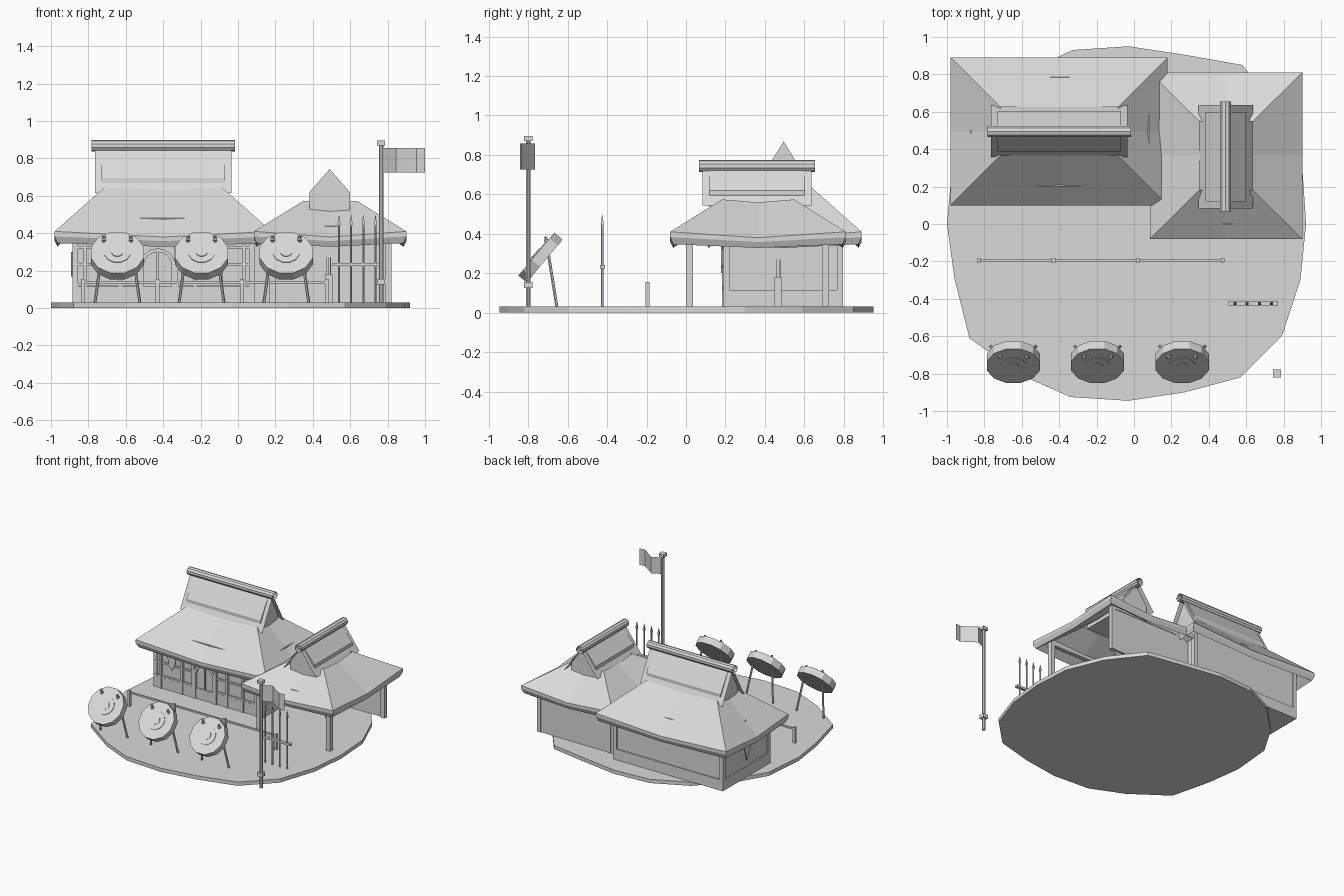
import bpy, bmesh, math
from mathutils import Vector, Matrix

if "Cube" in bpy.data.objects:
    bpy.data.objects.remove(bpy.data.objects["Cube"])

grey = bpy.data.materials.new("light_grey")
grey.diffuse_color = (0.7, 0.7, 0.7, 1)
grey.use_nodes = True
grey.node_tree.nodes["Principled BSDF"].inputs["Base Color"].default_value = grey.diffuse_color


def mesh(name, verts, faces, fix=True):
    me = bpy.data.meshes.new(name)
    me.from_pydata([tuple(v) for v in verts], [], faces)
    if fix:
        bm = bmesh.new()
        bm.from_mesh(me)
        bmesh.ops.recalc_face_normals(bm, faces=bm.faces)
        bm.to_mesh(me)
        bm.free()
    me.materials.append(grey)
    ob = bpy.data.objects.new(name, me)
    bpy.context.collection.objects.link(ob)
    return ob


def box(name, x0, x1, y0, y1, z0, z1):
    v = [(x, y, z) for x in (x0, x1) for y in (y0, y1) for z in (z0, z1)]
    return mesh(name, v, [(0, 1, 3, 2), (4, 6, 7, 5), (0, 4, 5, 1),
                          (2, 3, 7, 6), (0, 2, 6, 4), (1, 5, 7, 3)])


def rod(name, a, b, r0, r1=None, n=6, caps=True):
    """Straight tube from a to b, optionally tapered or open ended."""
    a, b = Vector(a), Vector(b)
    r1 = r0 if r1 is None else r1
    rot = (b - a).to_track_quat('Z', 'Y')
    v = []
    for c, r in ((a, r0), (b, r1)):
        for i in range(n):
            t = 2 * math.pi * (i + 0.5) / n
            v.append(c + rot @ Vector((r * math.cos(t), r * math.sin(t), 0)))
    f = [(i, (i + 1) % n, n + (i + 1) % n, n + i) for i in range(n)]
    if caps:
        f += [tuple(reversed(range(n))), tuple(range(n, 2 * n))]
    return mesh(name, v, f, fix=caps)


def prism(name, pts, fn0, fn1):
    """Extrude a 2D outline between two mappings into 3D."""
    n = len(pts)
    v = [fn0(*p) for p in pts] + [fn1(*p) for p in pts]
    f = [(i, (i + 1) % n, n + (i + 1) % n, n + i) for i in range(n)]
    return mesh(name, v, f + [tuple(range(n)), tuple(range(n, 2 * n))])


# Ground plate, uneven 20-sided outline
ground = [(0.92, 0), (0.9, 0.3), (0.78, 0.59), (0.58, 0.85), (0.27, 0.905), (-0.03, 0.95),
          (-0.33, 0.93), (-0.6, 0.8), (-0.82, 0.58), (-0.97, 0.33), (-1, 0), (-0.96, -0.29),
          (-0.88, -0.61), (-0.6, -0.81), (-0.34, -0.925), (-0.03, -0.945), (0.27, -0.9),
          (0.57, -0.82), (0.79, -0.6), (0.89, -0.3)]
prism("ground_plate", ground, lambda x, y: (x, y, 0), lambda x, y: (x, y, 0.03))


def ring(cx, cy, hx, hy, zc, zm):
    """Eight points round a rectangle: corners at zc, side middles at zm."""
    return [(cx + i * hx, cy + j * hy, zc if i and j else zm) for i, j in
            ((-1, -1), (0, -1), (1, -1), (1, 0), (1, 1), (0, 1), (-1, 1), (-1, 0))]


def hip_roof(name, cx, cy, hx, hy, tx, ty, tz):
    """Sagging hip skirt with a two step eave edge and a parallel underside."""
    layers = [ring(cx, cy, tx, ty, tz, tz - 0.015),
              ring(cx, cy, hx, hy, 0.41, 0.38),
              ring(cx, cy, hx, hy, 0.383, 0.358),
              ring(cx, cy, hx - 0.015, hy - 0.015, 0.347, 0.328),
              ring(cx, cy, tx, ty, tz - 0.06, tz - 0.07)]
    v = [p for l in layers for p in l]
    f = []
    for k in range(5):
        a, b = 8 * k, 8 * ((k + 1) % 5)
        f += [(a + i, a + (i + 1) % 8, b + (i + 1) % 8, b + i) for i in range(8)]
    mesh(name, v, f)


def gable_top(name, cx, cy, along_x, half_len, half_w, z_low, z_top, wall_w, wall_z, wall_len, over):
    """Thin gable slopes, a recessed gable block and an open ridge tube."""
    def at(s, t, z):
        return (cx + s, cy + t, z) if along_x else (cx - t, cy + s, z)
    L = half_len
    for k in (1, -1):
        mesh(name + "_slope", [at(-L, 0, z_top), at(L, 0, z_top), at(L, k * half_w, z_low),
                               at(-L, k * half_w, z_low)], [(0, 1, 2, 3) if k < 0 else (3, 2, 1, 0)], False)
    prof = [(-wall_w, z_low - 0.03), (wall_w, z_low - 0.03), (wall_w, wall_z), (0, z_top), (-wall_w, wall_z)]
    prism(name + "_gable_block", prof, lambda t, z: at(-wall_len, t, z), lambda t, z: at(wall_len, t, z))
    rod(name + "_ridge", at(-over, 0, z_top), at(over, 0, z_top), 0.031, n=10, caps=False)


# Roofs of the main hall and the side wing
hip_roof("main_hip_roof", -0.4, 0.495, 0.58, 0.395, 0.315, 0.13, 0.645)
gable_top("main_top_roof", -0.4, 0.495, True, 0.365, 0.138, 0.615, 0.868, 0.108, 0.695, 0.33, 0.383)
hip_roof("wing_hip_roof", 0.4925, 0.365, 0.4075, 0.445, 0.142, 0.183, 0.574)
gable_top("wing_top_roof", 0.49, 0.36, False, 0.277, 0.145, 0.543, 0.743, 0.108, 0.62, 0.24, 0.294)

# Main hall walls, plinth and corner posts
box("main_wall", -0.875, 0.08, 0.2, 0.785, 0.03, 0.482)
box("main_plinth", -0.885, 0.09, 0.19, 0.795, 0.03, 0.115)
for x in (-0.885, 0.06):
    for y in (0.19, 0.765):
        box("main_corner_post", x, x + 0.03, y, y + 0.03, 0.03, 0.42)

# Front timber frame and arched doorway
for x in (-0.82, -0.63, -0.53, -0.33, -0.23, -0.09, 0.03):
    box("front_frame_post", x - 0.009, x + 0.009, 0.182, 0.2, 0.03, 0.39)
for z in (0.125, 0.235, 0.325):
    box("front_rail_left", -0.875, -0.53, 0.186, 0.2, z - 0.007, z + 0.007)
    box("front_rail_right", -0.33, 0.08, 0.186, 0.2, z - 0.007, z + 0.007)


def arch(r, zs):
    return ([(-r, 0.03)] + [(r * math.cos(a), zs + r * math.sin(a)) for a in
            [math.pi * (1 - i / 8) for i in range(9)]] + [(r, 0.03)])


n = len(arch(1, 0))
outline = arch(0.095, 0.225) + arch(0.075, 0.225)
av = [(-0.43 + x, y, z) for y in (0.182, 0.2) for x, z in outline]
af = []
for i in range(n - 1):
    af += [(i, i + 1, n + i + 1, n + i), (2 * n + i, 2 * n + i + 1, 3 * n + i + 1, 3 * n + i),
           (i, i + 1, 2 * n + i + 1, 2 * n + i), (n + i, n + i + 1, 3 * n + i + 1, 3 * n + i)]
mesh("arched_door_frame", av, af)
box("door_middle_bar", -0.435, -0.425, 0.19, 0.2, 0.03, 0.3)

# Hanging pennants on the front and left walls
prism("front_pennant", [(-0.76, 0.34), (-0.67, 0.34), (-0.69, 0.24), (-0.715, 0.2), (-0.74, 0.24)],
      lambda x, z: (x, 0.178, z), lambda x, z: (x, 0.184, z))
prism("side_pennant", [(0.43, 0.3), (0.54, 0.3), (0.51, 0.22), (0.5, 0.17), (0.47, 0.22)],
      lambda y, z: (-0.892, y, z), lambda y, z: (-0.886, y, z))

# Wing posts, back wall and beams
for x in (0.165, 0.785):
    for y in (0.0, 0.69):
        box("wing_post", x, x + 0.035, y, y + 0.035, 0.03, 0.42)
box("wing_back_wall", 0.09, 0.81, 0.705, 0.72, 0.03, 0.42)
for y in (0.0, 0.695):
    box("wing_beam", 0.18, 0.81, y, y + 0.03, 0.37, 0.438)

# Quiver stand under the wing
box("quiver_stand", 0.465, 0.505, 0.45, 0.485, 0.03, 0.18)
for dx, dy in ((0.475, 0.46), (0.495, 0.46), (0.485, 0.477)):
    rod("loose_arrow", (dx, dy, 0.15), (dx, dy, 0.27), 0.003, n=4)

# Low fence
for x in (-0.83, -0.43, 0.02, 0.475):
    box("fence_post", x - 0.01, x + 0.01, -0.205, -0.185, 0.03, 0.155)
box("fence_rail", -0.83, 0.475, -0.2, -0.19, 0.132, 0.146)

# Tilted round targets, each on two splayed legs
normal = Vector((0, -0.767, 0.642))
for cx in (-0.645, -0.195, 0.258):
    c = Vector((cx, -0.759, 0.297))
    rod("target_disc", c - normal * 0.055, c, 0.147, n=12)
    rod("target_ring", c, c + normal * 0.004, 0.072, n=12)
    rod("target_bullseye", c, c + normal * 0.008, 0.032, n=12)
    for s in (-1, 1):
        rod("target_leg", (cx + s * 0.12, -0.655, 0.03), (cx + s * 0.07, -0.712, 0.385), 0.008)
        rod("target_peg", c + Vector((s * 0.072, 0.055, 0.065)),
            c + Vector((s * 0.072, 0.055, 0.065)) + normal * 0.014, 0.012, n=8)

# Spear rack
box("spear_rack_rail", 0.505, 0.77, -0.437, -0.412, 0.225, 0.242)
for x in (0.54, 0.605, 0.67, 0.735):
    rod("spear_shaft", (x, -0.425, 0.03), (x, -0.425, 0.45), 0.006)
    rod("spear_head_base", (x, -0.425, 0.435), (x, -0.425, 0.45), 0.006, 0.011, n=4)
    rod("spear_head_tip", (x, -0.425, 0.45), (x, -0.425, 0.497), 0.011, 0.001, n=4)

# Flag pole with cap, clamp and a thin waving flag
px, py = 0.765, -0.8
rod("flag_pole", (px, py, 0.03), (px, py, 0.88), 0.013, n=8)
box("flag_pole_cap", px - 0.022, px + 0.022, py - 0.022, py + 0.022, 0.87, 0.895)
box("flag_pole_clamp", px - 0.022, px + 0.022, py - 0.022, py + 0.022, 0.125, 0.155)
wave = [(0.775, -0.8), (0.845, -0.765), (0.91, -0.812), (0.955, -0.842), (1.0, -0.835)]
mesh("flag", [(x, y, z) for x, y in wave for z in (0.725, 0.857)],
     [(2 * i, 2 * i + 2, 2 * i + 3, 2 * i + 1) for i in range(4)], False)
